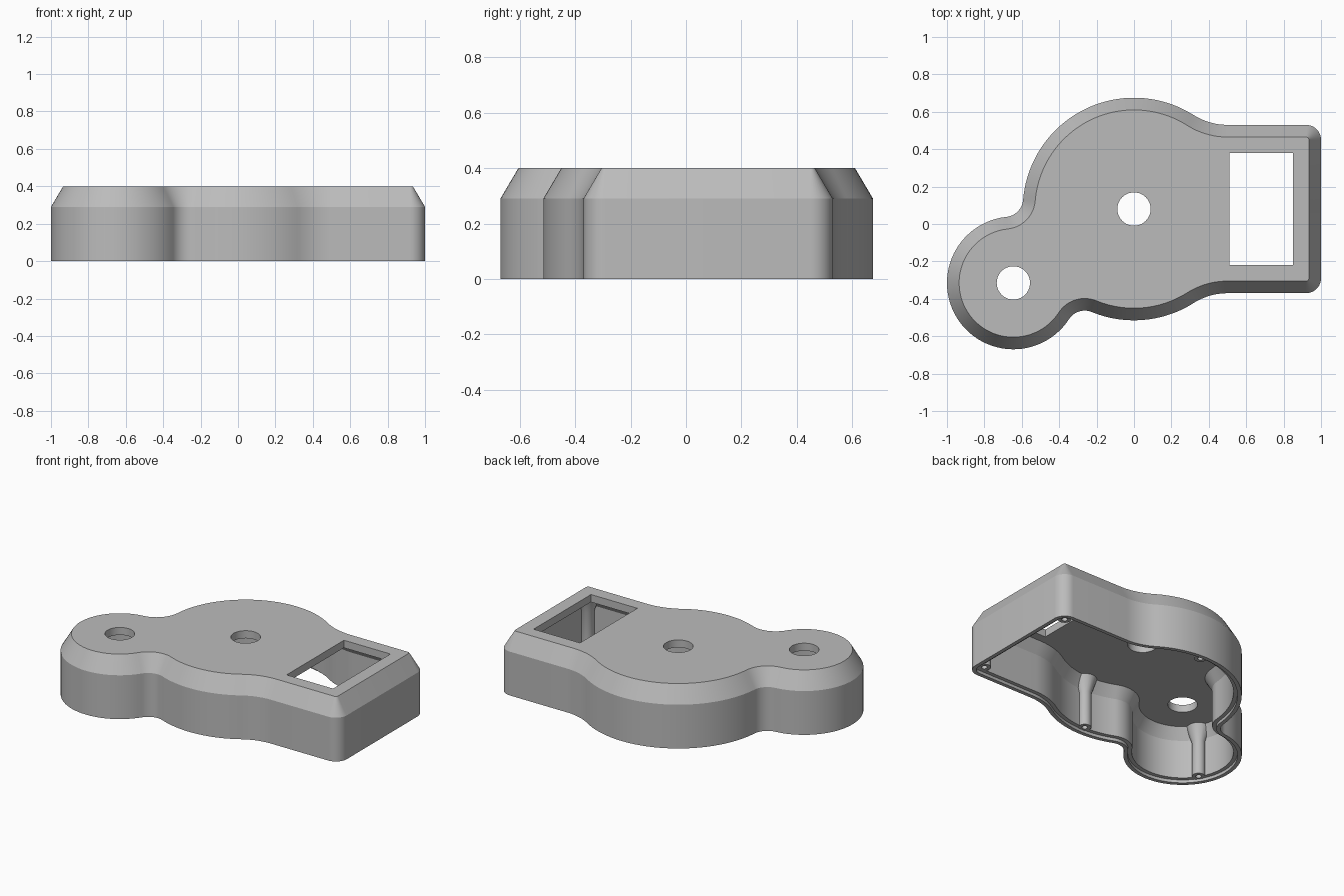
import bpy, bmesh, math
from mathutils import Vector

if "Cube" in bpy.data.objects:
    bpy.data.objects.remove(bpy.data.objects["Cube"], do_unlink=True)

# Plan layout: main round body, small round lobe, rectangular end
MAIN, MAIN_R = Vector((0, 0.08)), 0.595
LOBE, LOBE_R = Vector((-0.645, -0.315)), 0.355
END_X, END_HALF, CORNER_R = 1.0, 0.45, 0.08
END_FILLET, LOBE_FILLET = 0.34, 0.10


def direction(a, b):
    return math.atan2(b.y - a.y, b.x - a.x)


def lobe_fillet_centre(side):
    r1, r2 = MAIN_R + LOBE_FILLET, LOBE_R + LOBE_FILLET
    axis = LOBE - MAIN
    dist = axis.length
    axis.normalize()
    along = (r1 * r1 - r2 * r2 + dist * dist) / (2 * dist)
    across = math.sqrt(r1 * r1 - along * along)
    return MAIN + axis * along + Vector((axis.y, -axis.x)) * across * side


def end_fillet_centre(side):
    rise = END_HALF + END_FILLET
    run = math.sqrt((MAIN_R + END_FILLET) ** 2 - rise ** 2)
    return MAIN + Vector((run, rise * side))


def arc(centre, r, a0, a1, ccw, steps, last=False):
    sweep = (a1 - a0) % math.tau if ccw else -((a0 - a1) % math.tau)
    angles = [a0 + sweep * i / steps for i in range(steps + last)]
    return [centre + Vector((math.cos(a), math.sin(a))) * r for a in angles]


def outline(inset):
    """Plan outline moved inward by inset, always with the same point count."""
    q = math.pi / 2
    r = max(CORNER_R - inset, 0.008)
    cx, cy = END_X - inset - r, END_HALF - inset - r
    pts = arc(MAIN + Vector((cx, -cy)), r, -q, 0, True, 10, True)
    pts += arc(MAIN + Vector((cx, cy)), r, 0, q, True, 10, True)
    end_a, end_b = end_fillet_centre(1), end_fillet_centre(-1)
    neck_a, neck_b = lobe_fillet_centre(1), lobe_fillet_centre(-1)
    if neck_a.y < neck_b.y:
        neck_a, neck_b = neck_b, neck_a
    big, small = MAIN_R - inset, LOBE_R - inset
    ef, lf = END_FILLET + inset, LOBE_FILLET + inset
    pts += arc(end_a, ef, -q, direction(end_a, MAIN), False, 12)
    pts += arc(MAIN, big, direction(MAIN, end_a), direction(MAIN, neck_a), True, 40)
    pts += arc(neck_a, lf, direction(neck_a, MAIN), direction(neck_a, LOBE), False, 14)
    pts += arc(LOBE, small, direction(LOBE, neck_a), direction(LOBE, neck_b), True, 52)
    pts += arc(neck_b, lf, direction(neck_b, LOBE), direction(neck_b, MAIN), False, 14)
    pts += arc(MAIN, big, direction(MAIN, neck_b), direction(MAIN, end_b), True, 28)
    pts += arc(end_b, ef, direction(end_b, MAIN), q, False, 12, True)
    return pts


def circle(centre, r, steps=40):
    return arc(centre, r, 0, math.tau - 1e-9, True, steps)


def loft(name, sections):
    """Closed solid through stacked (points, z) rings."""
    bm = bmesh.new()
    rings = [[bm.verts.new((p.x, p.y, z)) for p in pts] for pts, z in sections]
    bm.faces.new(rings[0][::-1])
    bm.faces.new(rings[-1])
    for low, high in zip(rings, rings[1:]):
        for i in range(len(low)):
            j = (i + 1) % len(low)
            bm.faces.new((low[i], low[j], high[j], high[i]))
    bmesh.ops.recalc_face_normals(bm, faces=bm.faces)
    mesh = bpy.data.meshes.new(name)
    bm.to_mesh(mesh)
    bm.free()
    obj = bpy.data.objects.new(name, mesh)
    bpy.context.collection.objects.link(obj)
    return obj


def cut(target, cutter):
    cutter.hide_render = True
    mod = target.modifiers.new("cut", 'BOOLEAN')
    mod.operation, mod.solver, mod.object = 'DIFFERENCE', 'EXACT', cutter
    bpy.context.view_layer.objects.active = target
    bpy.ops.object.modifier_apply(modifier=mod.name)
    bpy.data.objects.remove(cutter, do_unlink=True)


# Outer body with sloped shoulder
housing = loft("housing", [(outline(0), 0), (outline(0), 0.29), (outline(0.065), 0.4)])

# Inner cavity with a stepped lip at the open bottom
cavity = loft("cavity", [(outline(0.025), -0.05), (outline(0.025), 0.02),
                         (outline(0.05), 0.02), (outline(0.05), 0.276),
                         (outline(0.093), 0.35)])

# Screw posts, flared at the ceiling, left standing inside the cavity
lobe_dir = (LOBE - MAIN).normalized()
posts = [Vector((0.925, 0.455)), Vector((0.925, -0.295)),
         MAIN + Vector((0, 0.54)), MAIN - Vector((0, 0.54)),
         LOBE + lobe_dir * 0.3]
for p in posts:
    cut(cavity, loft("post", [(circle(p, 0.04, 24), 0.018), (circle(p, 0.04, 24), 0.25),
                              (circle(p, 0.08, 24), 0.37)]))
cut(housing, cavity)

# Screw holes
for p in posts:
    cut(housing, loft("screw_hole", [(circle(p, 0.018, 16), -0.05), (circle(p, 0.018, 16), 0.22)]))

# Round openings and rectangular window through the top
for p in (MAIN, LOBE):
    cut(housing, loft("round_opening", [(circle(p, 0.089), 0.3), (circle(p, 0.089), 0.5)]))
window = [Vector(c) for c in ((0.51, -0.22), (0.85, -0.22), (0.85, 0.38), (0.51, 0.38))]
cut(housing, loft("window", [(window, 0.3), (window, 0.5)]))

# Plain grey finish
grey = bpy.data.materials.new("grey plastic")
grey.use_nodes = True
colour = (0.5, 0.5, 0.5, 1)
grey.diffuse_color = colour
grey.node_tree.nodes["Principled BSDF"].inputs["Base Color"].default_value = colour
housing.data.materials.clear()
housing.data.materials.append(grey)

bpy.ops.object.select_all(action='DESELECT')
housing.select_set(True)
bpy.context.view_layer.objects.active = housing
bpy.ops.object.shade_smooth_by_angle(angle=math.radians(28))
